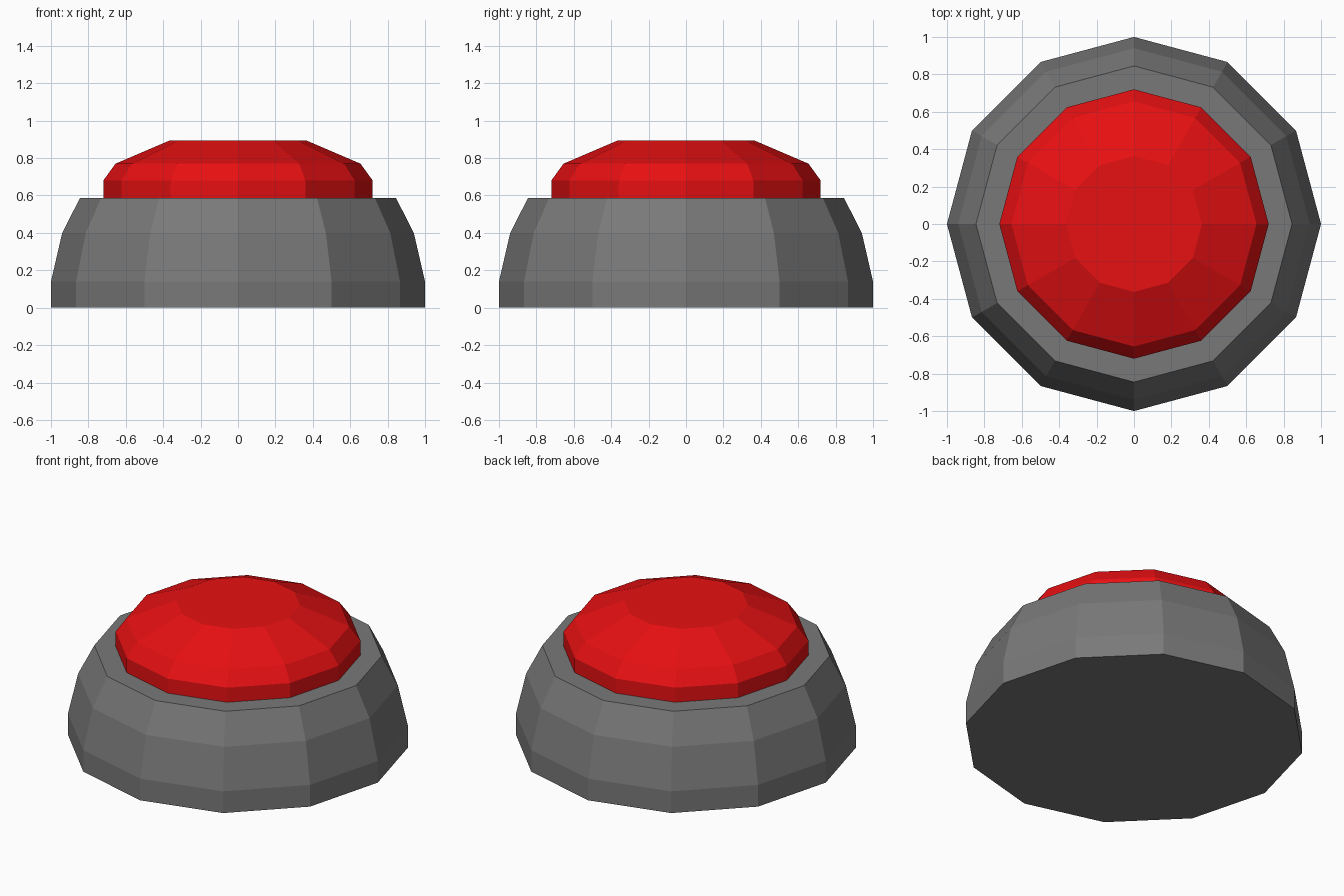
import bpy, bmesh, math

if "Cube" in bpy.data.objects:
    bpy.data.objects.remove(bpy.data.objects["Cube"])

SIDES = 12


def material(name, colour):
    m = bpy.data.materials.new(name)
    m.diffuse_color = (*colour, 1.0)
    m.use_nodes = True
    m.node_tree.nodes["Principled BSDF"].inputs["Base Color"].default_value = m.diffuse_color
    return m


def lathe(name, profile, mat):
    """Closed, flat-shaded 12-sided solid from (radius, height) points."""
    bm = bmesh.new()
    rings = []
    for r, z in profile:
        rings.append([bm.verts.new((r * math.cos(2 * math.pi * i / SIDES),
                                    r * math.sin(2 * math.pi * i / SIDES), z))
                      for i in range(SIDES)])
    for low, high in zip(rings, rings[1:]):
        for i in range(SIDES):
            j = (i + 1) % SIDES
            bm.faces.new((low[i], low[j], high[j], high[i]))
    bm.faces.new(rings[0][::-1])
    bm.faces.new(rings[-1])
    bmesh.ops.recalc_face_normals(bm, faces=bm.faces)
    mesh = bpy.data.meshes.new(name)
    bm.to_mesh(mesh)
    bm.free()
    mesh.materials.append(mat)
    obj = bpy.data.objects.new(name, mesh)
    bpy.context.collection.objects.link(obj)
    return obj


grey = material("grey", (0.19, 0.19, 0.19))
red = material("red", (0.8, 0.005, 0.006))

# Rounded housing with a flat rim and underside
lathe("housing", [(1.0, 0.0), (1.0, 0.14), (0.94, 0.40), (0.845, 0.586)], grey)

# Domed push button standing on the rim
lathe("push_button", [(0.72, 0.58), (0.72, 0.68), (0.655, 0.77), (0.363, 0.895)], red)
